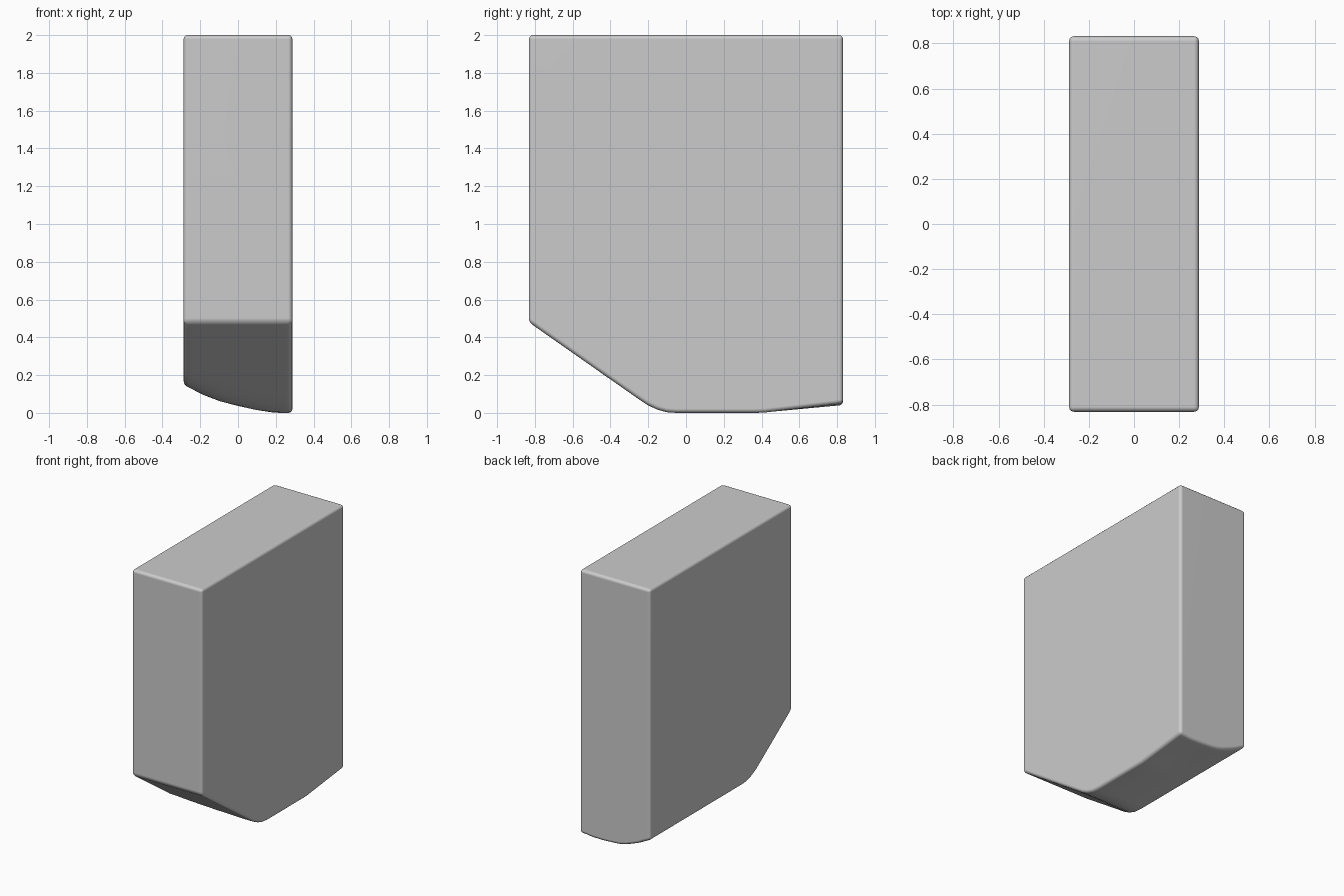
import bpy, bmesh, math

if "Cube" in bpy.data.objects:
    bpy.data.objects.remove(bpy.data.objects["Cube"])

W, D, H = 0.288, 0.832, 2.0      # half width, half depth, height
NX, NY = 12, 32
PROFILE = [(-0.288, 0.148), (-0.25, 0.13), (-0.2, 0.102), (-0.1, 0.063),
           (0.0, 0.037), (0.1, 0.015), (0.2, 0.0), (0.288, 0.0)]


def cross_curve(x):
    for (x0, z0), (x1, z1) in zip(PROFILE, PROFILE[1:]):
        if x <= x1 + 1e-6:
            return z0 + (z1 - z0) * (x - x0) / (x1 - x0)
    return 0.0


def underside(x, y):
    # curved sole, lifted slightly at the back, blended into the front slope
    lift = 0.05 * max(0, (y - 0.4) / 0.43) * min(1, max(0, (x + 0.05) / 0.3))
    sole = cross_curve(x) + lift
    slope = 0.48 - 0.7 * (y + D)
    blend = max(0, 0.06 - abs(sole - slope)) / 0.06
    return max(sole, slope) + blend * blend * 0.06 / 4


bm = bmesh.new()

# Underside surface
rows = []
for j in range(NY + 1):
    y = -D + 2 * D * j / NY
    xs = [-W + 2 * W * i / NX for i in range(NX + 1)]
    rows.append([bm.verts.new((x, y, underside(x, y))) for x in xs])
for a, b in zip(rows, rows[1:]):
    for i in range(NX):
        bm.faces.new((a[i], b[i], b[i + 1], a[i + 1]))

# Flat walls and top
t = [bm.verts.new((x, y, H)) for x, y in ((-W, -D), (W, -D), (W, D), (-W, D))]
bm.faces.new(rows[0] + [t[1], t[0]])
bm.faces.new([r[-1] for r in rows] + [t[2], t[1]])
bm.faces.new(rows[-1][::-1] + [t[3], t[2]])
bm.faces.new([r[0] for r in reversed(rows)] + [t[0], t[3]])
bm.faces.new(t)
bmesh.ops.recalc_face_normals(bm, faces=bm.faces[:])

# Rounded outer edges
sharp = [e for e in bm.edges if e.calc_face_angle(0) > math.radians(40)]
bmesh.ops.bevel(bm, geom=sharp, offset=0.022, offset_type='OFFSET',
                segments=3, profile=0.5, affect='EDGES', clamp_overlap=True)

mesh = bpy.data.meshes.new("block")
bm.to_mesh(mesh)
bm.free()
block = bpy.data.objects.new("block", mesh)
bpy.context.collection.objects.link(block)
bpy.context.view_layer.objects.active = block
block.select_set(True)
bpy.ops.object.shade_smooth_by_angle(angle=math.radians(40))
block.modifiers.new("weighted_normals", 'WEIGHTED_NORMAL').keep_sharp = True
